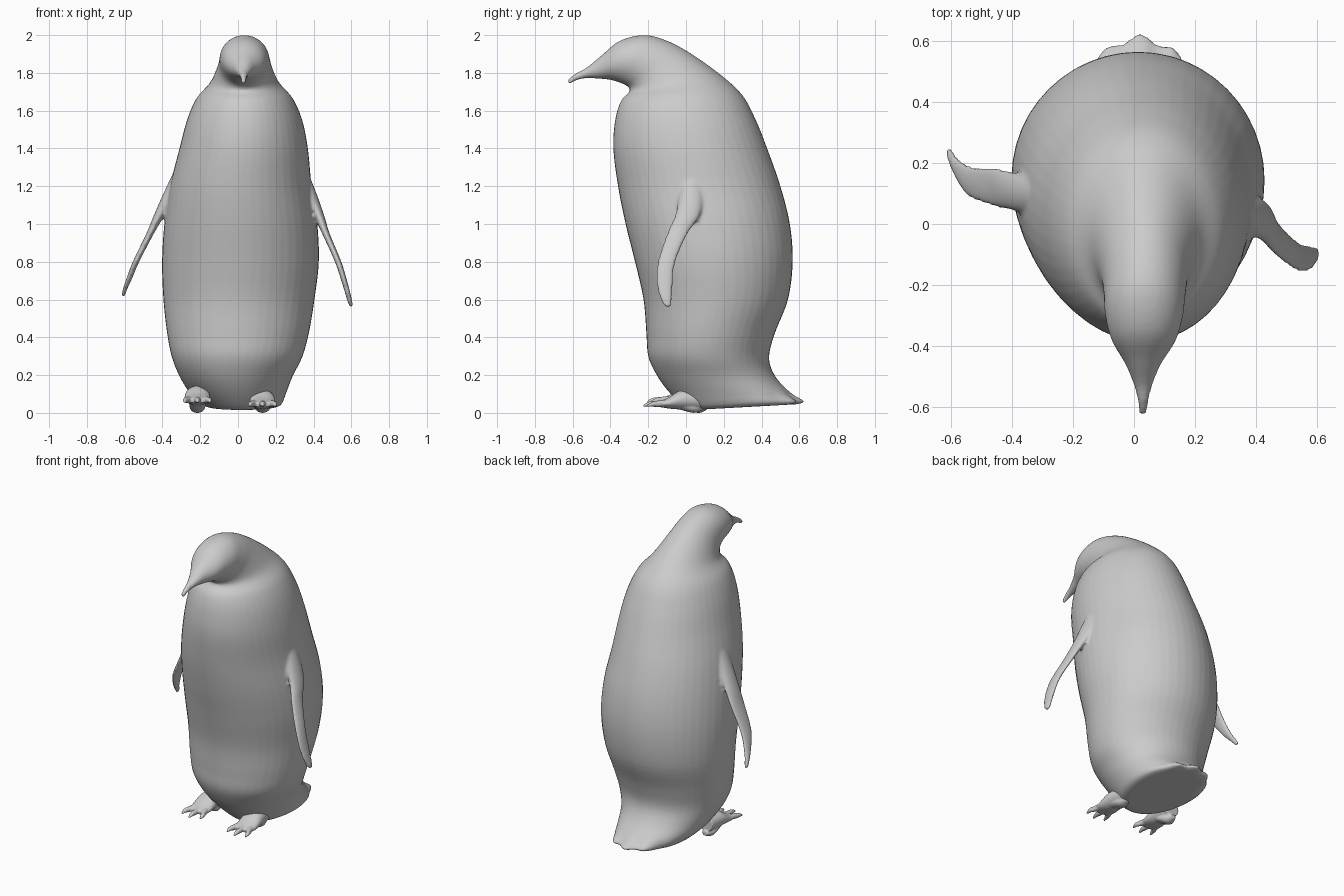
import bpy, bmesh, math
from mathutils import Vector

if "Cube" in bpy.data.objects:
    bpy.data.objects.remove(bpy.data.objects["Cube"])

SEG = 48


def smooth_rows(rows, steps):
    """Catmull-Rom interpolation of whole parameter rows."""
    out = []
    for i in range(len(rows) - 1):
        quad = zip(rows[max(i - 1, 0)], rows[i], rows[i + 1], rows[min(i + 2, len(rows) - 1)])
        quad = list(quad)
        for s in range(steps):
            t = s / steps
            out.append([b + 0.5 * t * (c - a + t * (2 * a - 5 * b + 4 * c - d + t * (3 * (b - c) + d - a)))
                        for a, b, c, d in quad])
    return out + [list(rows[-1])]


def loft(bm, rows, frame, steps=5):
    """Skin elliptical rings; frame(row) gives centre and two half axes."""
    rings = []
    for row in smooth_rows(rows, steps):
        c, u, v = (Vector(p) for p in frame(row))
        rings.append([bm.verts.new(c + u * math.cos(a) + v * math.sin(a))
                      for a in (2 * math.pi * k / SEG for k in range(SEG))])
    faces = [bm.faces.new(rings[0]), bm.faces.new(rings[-1])]
    for r0, r1 in zip(rings, rings[1:]):
        for k in range(SEG):
            j = (k + 1) % SEG
            faces.append(bm.faces.new((r0[k], r0[j], r1[j], r1[k])))
    bmesh.ops.recalc_face_normals(bm, faces=faces)


def finish(bm, name, voxel, iterations):
    """Fuse the overlapping lofts into one smooth skin."""
    mesh = bpy.data.meshes.new(name)
    bm.to_mesh(mesh)
    bm.free()
    ob = bpy.data.objects.new(name, mesh)
    bpy.context.collection.objects.link(ob)
    rm = ob.modifiers.new("fuse", 'REMESH')
    rm.mode = 'VOXEL'
    rm.voxel_size = voxel
    rm.use_smooth_shade = True
    sm = ob.modifiers.new("soften", 'SMOOTH')
    sm.factor = 0.5
    sm.iterations = iterations
    return ob


def body_frame(r):
    yf, zf, yb, zb, cx, w = r
    return (cx, (yf + yb) / 2, (zf + zb) / 2), (w, 0, 0), (0, (yb - yf) / 2, (zb - zf) / 2)


def flipper_frame(r):
    z, x, yf, yb, t = r
    return (x, (yf + yb) / 2, z), (t, 0, 0), (0, (yb - yf) / 2, 0)


def foot_frame(r):
    x, y, z, a, b = r
    return (x, y, z), (a, 0, 0), (0, 0, b)


# Body from tail up to beak: front point, back point, centre x, half width
body = [
    (.03, .015, .57, .045, .02, .17), (-.01, .03, .615, .06, .02, .21),
    (-.09, .11, .56, .10, 0, .255), (-.155, .2, .475, .19, -.01, .30),
    (-.2, .3, .44, .29, -.005, .345), (-.21, .42, .47, .42, 0, .375),
    (-.225, .6, .54, .6, .005, .4), (-.27, .8, .565, .8, .013, .415),
    (-.32, 1, .55, 1, .015, .405), (-.36, 1.2, .5, 1.2, .015, .375),
    (-.385, 1.4, .43, 1.4, .03, .34), (-.375, 1.55, .37, 1.55, .035, .305),
    (-.345, 1.65, .30, 1.68, .035, .255), (-.30, 1.70, .19, 1.785, .035, .185),
    (-.305, 1.725, .03, 1.9, .035, .148), (-.33, 1.74, -.1, 1.97, .035, .135),
    (-.37, 1.755, -.22, 2.0, .033, .128), (-.41, 1.765, -.35, 1.97, .032, .105),
    (-.47, 1.77, -.45, 1.89, .03, .058), (-.53, 1.772, -.53, 1.825, .03, .03),
    (-.58, 1.76, -.585, 1.797, .03, .017), (-.62, 1.738, -.625, 1.765, .03, .013)]
bm = bmesh.new()
loft(bm, body, body_frame)
# Scalloped tail feathers
for v in bm.verts:
    if v.co.z < .12 and v.co.y > .4:
        fade = min(1, (v.co.y - .4) / .12) * min(1, (.12 - v.co.z) / .05)
        v.co.y += .015 * fade * math.cos(2 * math.pi * (v.co.x - .02) / .115)

# Flippers: height, centre x, front y, back y, half thickness
right = [(1.3, .33, -.01, .07, .03), (1.15, .385, -.035, .09, .035), (1.04, .43, -.06, .07, .028),
         (.95, .465, -.10, .01, .02), (.8, .53, -.15, -.055, .017), (.68, .568, -.155, -.07, .015),
         (.6, .59, -.135, -.073, .013), (.56, .6, -.11, -.08, .009)]
left = [(1.3, -.30, .04, .14, .03), (1.15, -.365, .04, .16, .035), (1.04, -.42, .05, .175, .028),
        (.95, -.465, .06, .185, .02), (.8, -.54, .09, .19, .017), (.7, -.58, .15, .215, .015),
        (.65, -.6, .195, .24, .012), (.615, -.608, .225, .255, .009)]
for rows in (right, left):
    loft(bm, rows, flipper_frame)
finish(bm, "body", .009, 5)

# Webbed feet with three toes each
for name, x, dy, dz in (("right_foot", .13, 0, 0), ("left_foot", -.215, .02, .02)):
    bm = bmesh.new()
    loft(bm, [(x, .08 + dy, .07 + dz, .05, .05), (x, -.02 + dy, .07 + dz, .065, .052),
              (x, -.09 + dy, .053 + dz, .068, .03), (x, -.15 + dy, .045 + dz, .062, .012)], foot_frame)
    for k in (-1, 0, 1):
        tip = -.225 + .02 * abs(k) + dy
        loft(bm, [(x + k * .035, -.08 + dy, .055 + dz, .018, .018),
                  (x + k * .053, -.15 + dy, .048 + dz, .017, .017),
                  (x + k * .063, tip + .03, .047 + dz, .014, .013),
                  (x + k * .067, tip, .038 + dz, .006, .006)], foot_frame)
    # Heel pad reaching the ground
    loft(bm, [(x, .09 + dy, .03, .02, .015), (x, .04 + dy, .03, .04, .03),
              (x, -.04 + dy, .045 + dz, .045, .025)], foot_frame)
    finish(bm, name, .005, 3)
